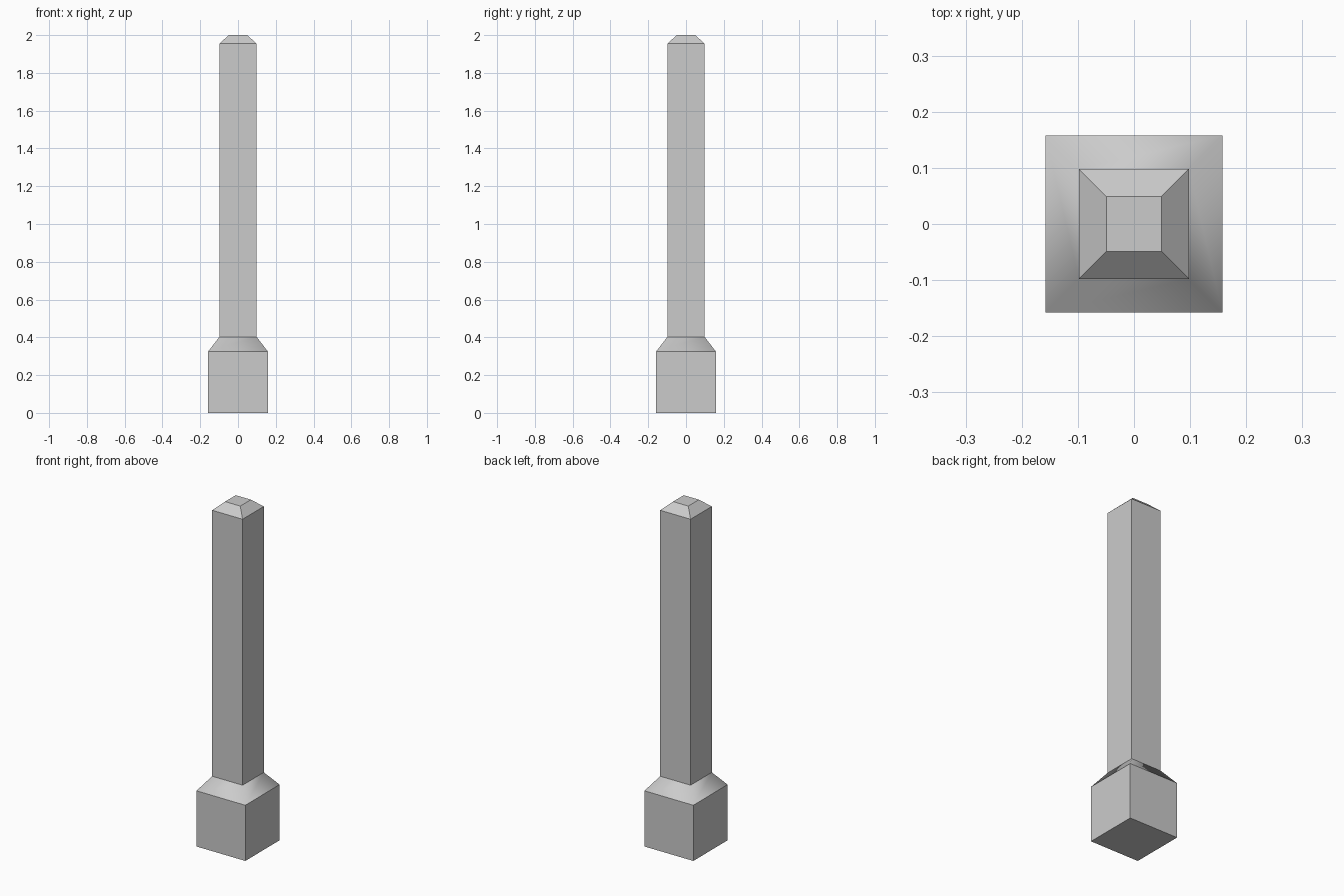
import bpy
import bmesh

if "Cube" in bpy.data.objects:
    bpy.data.objects.remove(bpy.data.objects["Cube"])

# Square sections of the post: (half width, height)
PROFILE = [(0.158, 0.0), (0.158, 0.325), (0.098, 0.403), (0.098, 1.955), (0.049, 2.0)]
COLLAR = 1  # index of the smooth-shaded sloping band
CORNERS = [(-1, -1), (1, -1), (1, 1), (-1, 1)]

bm = bmesh.new()
rings = [[bm.verts.new((x * w, y * w, z)) for x, y in CORNERS] for w, z in PROFILE]

# Base, collar, shaft and chamfered tip
for band, (low, high) in enumerate(zip(rings, rings[1:])):
    for i in range(4):
        j = (i + 1) % 4
        face = bm.faces.new((low[i], low[j], high[j], high[i]))
        face.smooth = band == COLLAR

# Bottom and top caps
bm.faces.new(rings[0][::-1])
bm.faces.new(rings[-1])

# Every edge is crisp except the collar's corners
for edge in bm.edges:
    edge.smooth = all(f.smooth for f in edge.link_faces)

mesh = bpy.data.meshes.new("post")
bm.to_mesh(mesh)
bm.free()
post = bpy.data.objects.new("post", mesh)
bpy.context.collection.objects.link(post)
